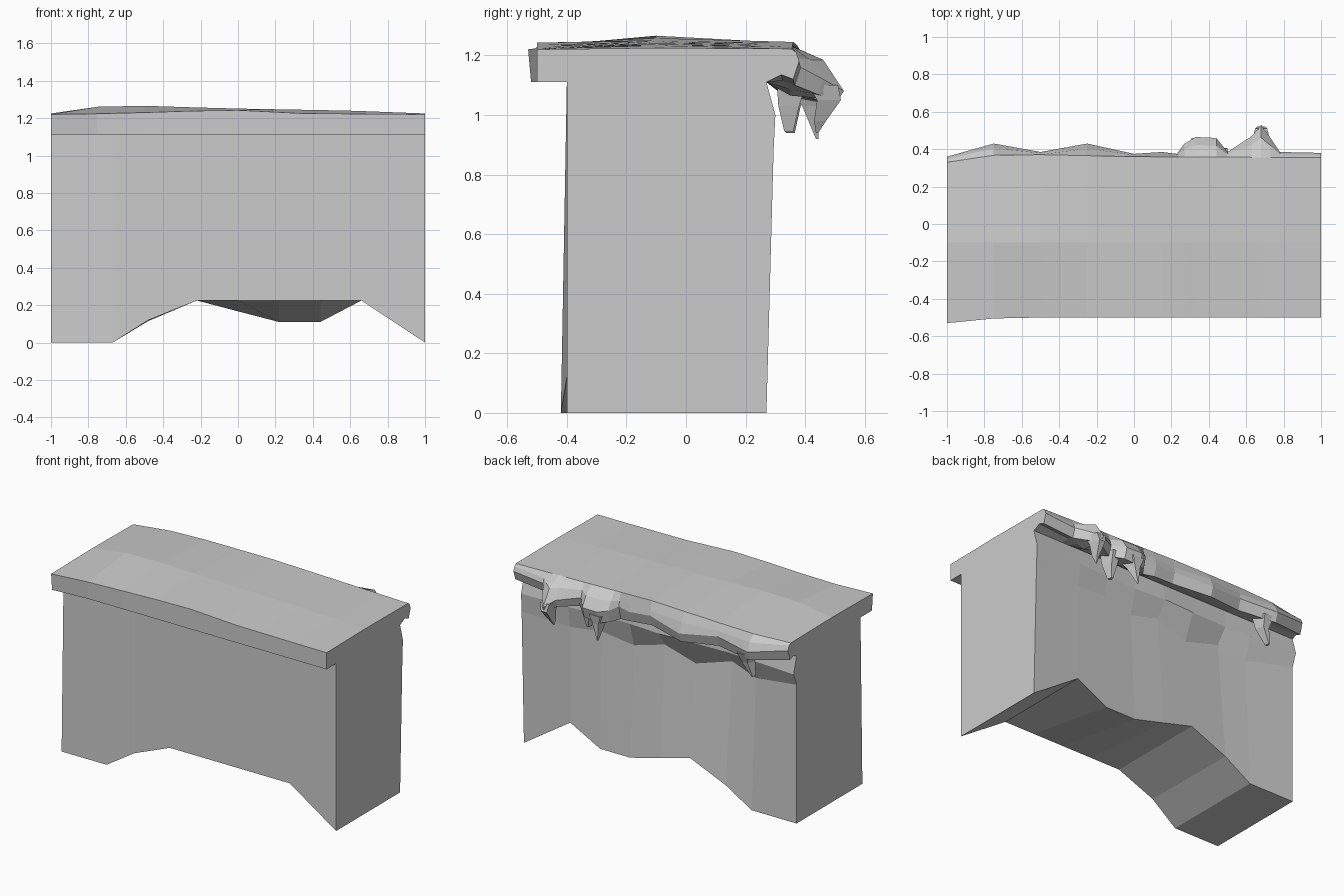
import bpy, bmesh


def lerp(table, x):
    """Piecewise linear lookup in a list of (x, value) pairs."""
    for (x0, v0), (x1, v1) in zip(table, table[1:]):
        if x <= x1:
            return v0 + (v1 - v0) * (x - x0) / (x1 - x0)
    return table[-1][1]


def loft(name, rings, closed=False):
    """Skin faceted rings of points and cap both ends."""
    bm = bmesh.new()
    vs = [[bm.verts.new(p) for p in ring] for ring in rings]
    n = len(rings[0])
    for a, b in zip(vs, vs[1:]):
        for i in range(n if closed else n - 1):
            j = (i + 1) % n
            bm.faces.new((a[i], a[j], b[j], b[i]))
    bm.faces.new(vs[0][::-1])
    bm.faces.new(vs[-1])
    bmesh.ops.recalc_face_normals(bm, faces=bm.faces)
    me = bpy.data.meshes.new(name)
    bm.to_mesh(me)
    bm.free()
    ob = bpy.data.objects.new(name, me)
    bpy.context.collection.objects.link(ob)
    return ob


# Rock wall: x, front foot y, front foot z, back foot z, dent y, dent z, brow y
WALL = [
    (-1, -.42, 0, 0, .27, .92, .30),
    (-.67, -.42, 0, 0, .225, .86, .28),
    (-.48, -.40, .12, .115, .20, .91, .27),
    (-.22, -.40, .225, .225, .21, .83, .28),
    (0, -.40, .225, .167, .22, .90, .29),
    (.22, -.40, .225, .11, .23, .84, .275),
    (.44, -.40, .225, .11, .25, .88, .28),
    (.66, -.40, .225, .225, .27, .86, .29),
    (1, -.40, 0, 0, .294, .88, .30),
]
loft("rock_wall", [[(x, -.40, 1.11), (x, fy, fz), (x, .27, bz), (x, dy, dz),
                    (x, by, 1.0), (x, .27, 1.11)]
                   for x, fy, fz, bz, dy, dz, by in WALL])

# Ledge top slab with ragged overhanging lip: x, outer y, outer z, lower z
LIP = [
    (-1, .36, 1.18, 1.11), (-.75, .43, 1.13, 1.07), (-.5, .385, 1.15, 1.08),
    (-.25, .43, 1.12, 1.06), (0, .375, 1.15, 1.08), (.15, .385, 1.14, 1.07),
    (.23, .375, 1.15, 1.06), (.27, .43, 1.13, 1.05), (.33, .465, 1.12, 1.04),
    (.44, .46, 1.12, 1.05), (.5, .385, 1.14, 1.08), (.63, .47, 1.12, 1.07),
    (.68, .53, 1.08, 1.05), (.73, .46, 1.12, 1.07), (.78, .385, 1.16, 1.10),
    (1, .38, 1.18, 1.12),
]
front_y = [(-1, -.53), (-.7, -.5), (1, -.5)]
front_z = [(-1, 1.22), (-.65, 1.225), (-.05, 1.245), (.35, 1.225), (1, 1.22)]
ridge_z = [(-1, 1.225), (-.7, 1.268), (-.5, 1.266), (-.1, 1.253), (.6, 1.24), (1, 1.225)]
back_y = [(-1, .33), (-.7, .375), (0, .36), (1, .355)]
back_z = [(-1, 1.22), (-.6, 1.235), (0, 1.245), (1, 1.222)]
rings = []
for x, oy, oz, lz in LIP:
    by, bz = lerp(back_y, x), lerp(back_z, x)
    fy = lerp(front_y, x)
    rings.append([(x, -.40, 1.11), (x, min(fy + .01, -.5), 1.11),
                  (x, fy, lerp(front_z, x)), (x, -.1, lerp(ridge_z, x)),
                  (x, by, bz), (x, by + (oy - by) * .6, max(oz + .03, 1.185)),
                  (x, oy, oz), (x, oy - .02, lz), (x, min(oy - .06, .35), lz + .015),
                  (x, .27, 1.11)])
loft("ledge_top", rings)


def drip(name, path):
    """Tapered four-sided drip along points (x, y, z, half width, half depth)."""
    loft(name, [[(x - w, y - d, z), (x + w, y - d, z), (x + w * .6, y + d, z),
                 (x - w * .6, y + d, z)] for x, y, z, w, d in path], True)


# Hanging drips under the lip
drip("drip_right", [(.68, .46, 1.10, .055, .05), (.68, .48, 1.05, .035, .04),
                    (.67, .45, .98, .016, .02), (.66, .44, .94, .003, .004)])
drip("drip_middle", [(.35, .40, 1.09, .07, .06), (.35, .42, 1.03, .035, .03),
                     (.34, .44, .92, .003, .004)])
drip("drip_inner", [(.47, .355, 1.11, .05, .05), (.47, .345, 1.03, .035, .035),
                    (.47, .345, .945, .012, .015)])
drip("drip_left", [(-.70, .37, 1.10, .06, .045), (-.70, .355, 1.03, .035, .03),
                   (-.74, .35, .94, .008, .015)])
